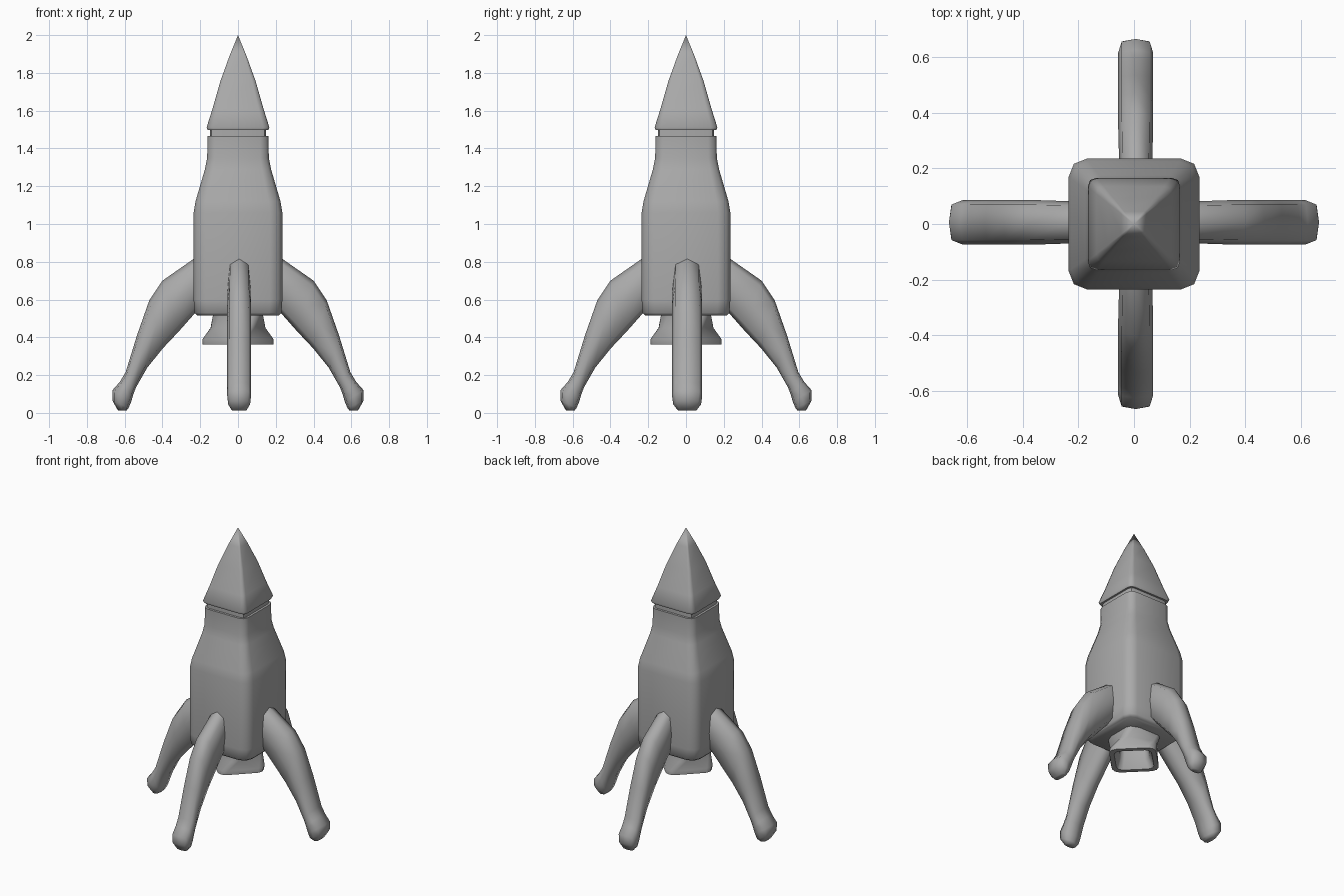
import bpy, bmesh, math
from mathutils import Matrix, Vector

cube = bpy.data.objects.get("Cube")
if cube:
    bpy.data.objects.remove(cube, do_unlink=True)

grey = bpy.data.materials.new("plain grey")
grey.use_nodes = True
COLOUR = (0.4, 0.4, 0.4, 1)
grey.diffuse_color = COLOUR
grey.node_tree.nodes["Principled BSDF"].inputs["Base Color"].default_value = COLOUR


def loft(name, rings, angle=50):
    """Skin a list of equal rings, cap both ends and smooth the result."""
    bm = bmesh.new()
    loops = [[bm.verts.new(p) for p in ring] for ring in rings]
    n = len(loops[0])
    for a, b in zip(loops, loops[1:]):
        for i in range(n):
            j = (i + 1) % n
            bm.faces.new((a[i], a[j], b[j], b[i]))
    bm.faces.new(loops[0])
    bm.faces.new(loops[-1])
    bmesh.ops.remove_doubles(bm, verts=bm.verts, dist=0.0005)
    bmesh.ops.recalc_face_normals(bm, faces=bm.faces)
    mesh = bpy.data.meshes.new(name)
    bm.to_mesh(mesh)
    bm.free()
    mesh.materials.append(grey)
    obj = bpy.data.objects.new(name, mesh)
    bpy.context.collection.objects.link(obj)
    bpy.ops.object.select_all(action='DESELECT')
    obj.select_set(True)
    bpy.context.view_layer.objects.active = obj
    bpy.ops.object.shade_smooth_by_angle(angle=math.radians(angle))
    return obj


def square(half, z, flat=0.72, mid=0.92, turn=0):
    """Square ring with rounded corners, turned about z."""
    corner = [(1, flat), (mid, mid), (flat, 1)]
    pts = []
    for q in range(4):
        rot = Matrix.Rotation(math.radians(90 * q + turn), 3, 'Z')
        pts += [rot @ Vector((half * x, half * y, z)) for x, y in corner]
    return pts


# Hull
hull = [(0.215, 0.515), (0.23, 0.53), (0.235, 0.60), (0.235, 1.06),
        (0.225, 1.12), (0.175, 1.29), (0.163, 1.35), (0.162, 1.465)]
loft("hull", [square(h, z) for h, z in hull])

# Recessed collar between hull and nose
loft("collar", [square(0.147, z, 0.8, 0.95) for z in (1.45, 1.52)])

# Nose cone
nose = [(0.16, 1.497), (0.166, 1.512), (0.135, 1.61), (0.093, 1.757),
        (0.045, 1.89), (0.0, 2.0)]
loft("nose_cone", [square(h, z, 0.8, 0.95) for h, z in nose])

# Hollow nozzle that twists from the hull down to its rim
nozzle = [(0.13, 0.53, 0), (0.124, 0.45, -20), (0.148, 0.39, -42), (0.147, 0.362, -45),
          (0.118, 0.362, -45), (0.095, 0.42, -42), (0.085, 0.49, -40)]
loft("nozzle", [square(h, z, 0.68, 0.9, t) for h, z, t in nozzle])

# Leg sections: outer x, z, inner x, z, width factor
SECTIONS = [(0.19, 0.835, 0.19, 0.56, 0.85), (0.235, 0.815, 0.235, 0.52, 0.95),
            (0.40, 0.70, 0.31, 0.435, 1), (0.47, 0.595, 0.395, 0.345, 1),
            (0.535, 0.41, 0.48, 0.24, 1), (0.595, 0.215, 0.54, 0.135, 1),
            (0.625, 0.165, 0.555, 0.095, 1), (0.665, 0.12, 0.565, 0.06, 1),
            (0.665, 0.065, 0.58, 0.025, 0.92), (0.635, 0.012, 0.59, 0.012, 0.6)]
OVAL = [(0, 1), (0.8, 0.8), (1, 0), (0.8, -0.8), (0, -1), (-0.8, -0.8), (-1, 0), (-0.8, 0.8)]


def leg(name, turn, width, shift):
    rot = Matrix.Rotation(math.radians(turn), 3, 'Z')
    rings = []
    for ox, oz, ix, iz, f in SECTIONS:
        outer, inner = Vector((ox, 0, oz)), Vector((ix, 0, iz))
        centre, reach = (outer + inner) / 2, (outer - inner) / 2
        rings.append([rot @ (centre + reach * v + Vector((0, u * width * f, 0))) + shift
                      for u, v in OVAL])
    loft(name, rings, 65)


side_shift, end_shift = Vector((0, 0.006, 0)), Vector((0.006, 0, 0))
leg("left_leg", 0, 0.08, side_shift)
leg("back_leg", 90, 0.063, end_shift)
leg("right_leg", 180, 0.08, side_shift)
leg("front_leg", 270, 0.063, end_shift)
